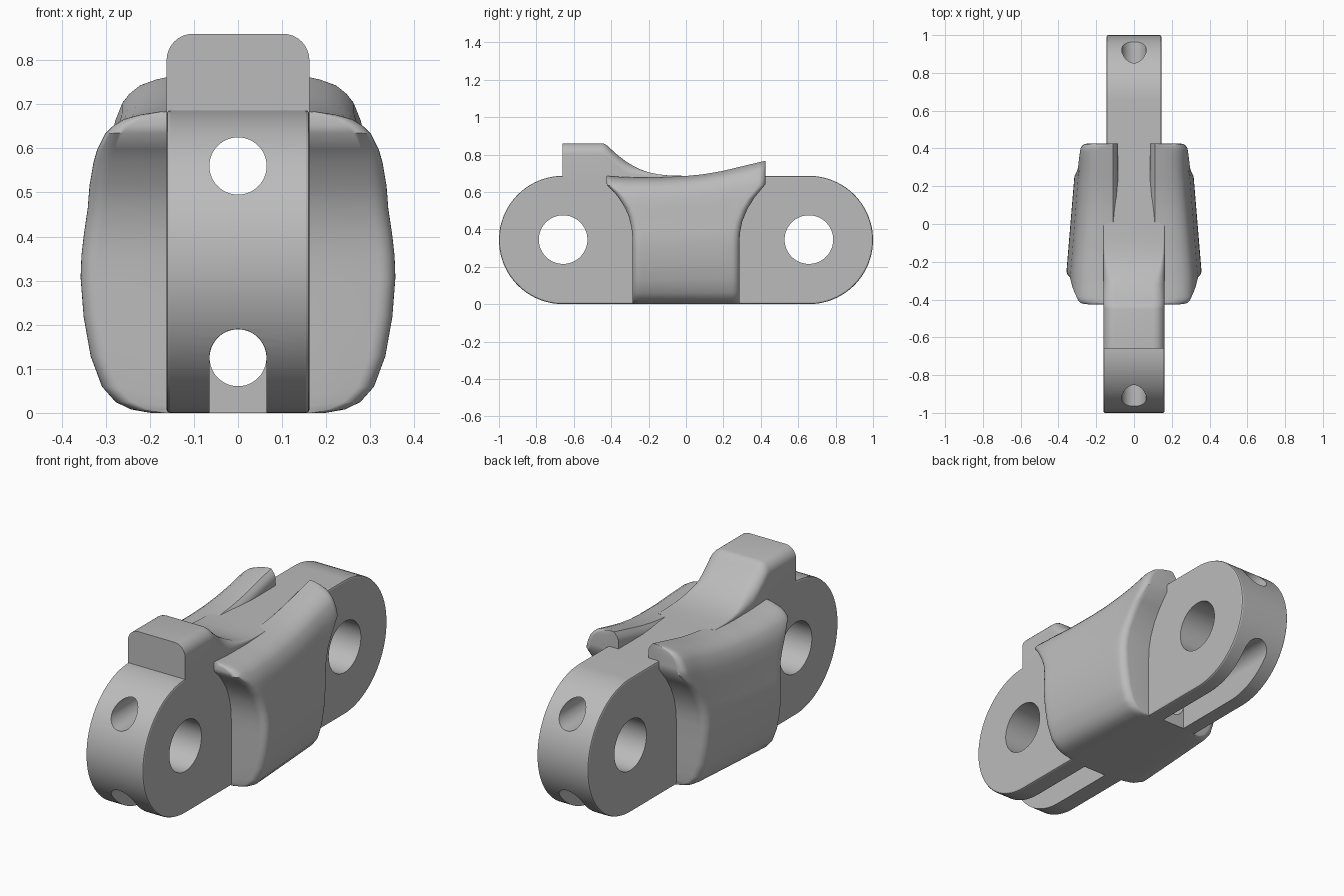
import bpy, bmesh, math

if "Cube" in bpy.data.objects:
    bpy.data.objects.remove(bpy.data.objects["Cube"])

steel = bpy.data.materials.new("plain grey")
steel.diffuse_color = (0.5, 0.5, 0.5, 1)
steel.use_nodes = True
steel.node_tree.nodes["Principled BSDF"].inputs["Base Color"].default_value = steel.diffuse_color

R, CY = 0.343, 0.657      # end radius and pin centre offset


def lerp(pts, t):
    """Piecewise linear lookup in a list of (t, value)."""
    if t <= pts[0][0]:
        return pts[0][1]
    for (a, va), (b, vb) in zip(pts, pts[1:]):
        if t <= b:
            return va + (vb - va) * (t - a) / (b - a)
    return pts[-1][1]


def make(name, rings, angle=35, cap=True):
    """Loft closed rings of equal length into a solid."""
    bm = bmesh.new()
    vs = [[bm.verts.new(p) for p in r] for r in rings]
    n = len(vs[0])
    for a, b in zip(vs, vs[1:]):
        for i in range(n):
            j = (i + 1) % n
            bm.faces.new((a[i], a[j], b[j], b[i]))
    if cap:
        bm.faces.new(vs[0])
        bm.faces.new(vs[-1])
    else:                 # strip caps: ring = outer half + reversed inner half
        for r in (vs[0], vs[-1]):
            for i in range(n // 2 - 1):
                bm.faces.new((r[i], r[i + 1], r[n - 2 - i], r[n - 1 - i]))
    bmesh.ops.recalc_face_normals(bm, faces=bm.faces)
    me = bpy.data.meshes.new(name)
    bm.to_mesh(me)
    bm.free()
    me.materials.append(steel)
    ob = bpy.data.objects.new(name, me)
    bpy.context.collection.objects.link(ob)
    smooth(ob, angle)
    return ob


def smooth(ob, angle=35):
    bpy.ops.object.select_all(action='DESELECT')
    ob.select_set(True)
    bpy.context.view_layer.objects.active = ob
    bpy.ops.object.shade_smooth_by_angle(angle=math.radians(angle))


def apply(ob, kind, **props):
    m = ob.modifiers.new("m", kind)
    for k, v in props.items():
        setattr(m, k, v)
    bpy.context.view_layer.objects.active = ob
    bpy.ops.object.modifier_apply(modifier=m.name)


def arc(cx, cy, r, a0, a1, n):
    return [(cx + r * math.cos(math.radians(a0 + (a1 - a0) * i / n)),
             cy + r * math.sin(math.radians(a0 + (a1 - a0) * i / n))) for i in range(n + 1)]


def along_x(name, prof, x):
    return make(name, [[(s, y, z) for y, z in prof] for s in (-x, x)])


def along_y(name, prof, y0, y1):
    return make(name, [[(x, y, z) for x, z in prof] for y in (y0, y1)])


# cutters: pin holes, cable tunnels and slots open to the underside
arch = arc(0, 0.125, 0.065, 0, 180, 24) + [(-0.065, -0.1), (0.065, -0.1)]
circle = lambda cx, cz, r, n: arc(cx, cz, r, 0, 360, n)[:-1]
cutters = [
    along_x("pin_cut_front", circle(-CY, 0.345, 0.13, 64), 0.5),
    along_x("pin_cut_back", circle(CY, 0.345, 0.13, 64), 0.5),
    along_y("upper_tunnel_cut", circle(0, 0.56, 0.065, 48), -1.2, 1.2),
    along_y("slot_cut_front", arch, -1.2, -0.3),
    along_y("slot_cut_back", arch, 0.3, 1.2),
    along_y("lower_tunnel_cut", circle(0, 0.125, 0.0645, 48), -0.4, 0.4),
]

# link bar: wider front half, slightly narrower back half
front = arc(-CY, R, R, 90, 270, 48) + [(0, 0), (0, 2 * R)]
back = arc(CY, R, R, -90, 90, 48) + [(-0.2, 2 * R), (-0.2, 0)]
for name, prof, half in (("front_bar", front, 0.162), ("back_bar", back, 0.145)):
    ob = along_x(name, prof, half)
    apply(ob, 'BEVEL', width=0.008, segments=2, limit_method='ANGLE', angle_limit=math.radians(50))
    for c in cutters:
        apply(ob, 'BOOLEAN', operation='DIFFERENCE', solver='EXACT', object=c)
    smooth(ob)
for c in cutters:
    bpy.data.objects.remove(c)

# raised stop on top of the front end, sweeping down into the bar
stop_line = [(-0.66, 0.86), (-0.45, 0.86), (-0.435, 0.857), (-0.42, 0.847), (-0.40, 0.828),
             (-0.36, 0.792), (-0.32, 0.762), (-0.28, 0.738), (-0.24, 0.719), (-0.20, 0.705),
             (-0.15, 0.694), (-0.10, 0.689), (-0.05, 0.687), (0, 0.686)]
rings = []
for y, h in stop_line:
    r = min(0.06, (h - 0.68) * 0.8)
    top = arc(0.162 - r, h - r, r, 0, 90, 8) + arc(-0.162 + r, h - r, r, 90, 180, 8)
    rings.append([(x, y, z) for x, z in [(-0.162, 0.64), (0.162, 0.64)] + top])
make("raised_stop", rings)

# side wings: stacked plan outlines with rounded corners
width = [(0, 0.2), (0.008, 0.245), (0.025, 0.28), (0.06, 0.311), (0.13, 0.337), (0.22, 0.353),
         (0.31, 0.36), (0.36, 0.358), (0.41, 0.352), (0.47, 0.342), (0.52, 0.337), (0.573, 0.328),
         (0.60, 0.32), (0.635, 0.302), (0.652, 0.285), (0.668, 0.26), (0.678, 0.225), (0.685, 0.18)]
top_line = [(-0.43, 0.685), (-0.3, 0.678), (-0.15, 0.677), (0, 0.685), (0.1, 0.695),
            (0.2, 0.713), (0.3, 0.737), (0.43, 0.768)]
flare = [(0.34, 0.285), (0.40, 0.289), (0.45, 0.298), (0.50, 0.315), (0.55, 0.343),
         (0.60, 0.383), (0.637, 0.425)]
rows = []
for z, w in width:
    s = z / 0.685
    yf, yb = -lerp(flare, z), lerp(flare, s * 0.765)
    scale = lambda y: 1 + (0.87 - 1) * min(1, max(0, (y + 0.28) / 0.56))
    r = min(0.04, (w * 0.87 - 0.09) / 2)
    plan = [(x + w, y) for x, y in arc(-r, yf + r, r, -90, 0, 6)]
    plan += [(w, yf + r + (yb - yf - 2 * r) * i / 20) for i in range(1, 20)]
    plan += [(x + w, y) for x, y in arc(-r, yb - r, r, 0, 90, 6)]
    inner = lerp([(0.66, 0.085), (0.685, 0.11)], z)
    outer = [(x * scale(y), y, s * lerp(top_line, y)) for x, y in plan]
    rows.append(outer + [(inner, y, z2) for x, y, z2 in reversed(outer)])
for name, sx in (("right_wing", 1), ("left_wing", -1)):
    make(name, [[(sx * x, y, z) for x, y, z in row] for row in rows], angle=40, cap=False)
